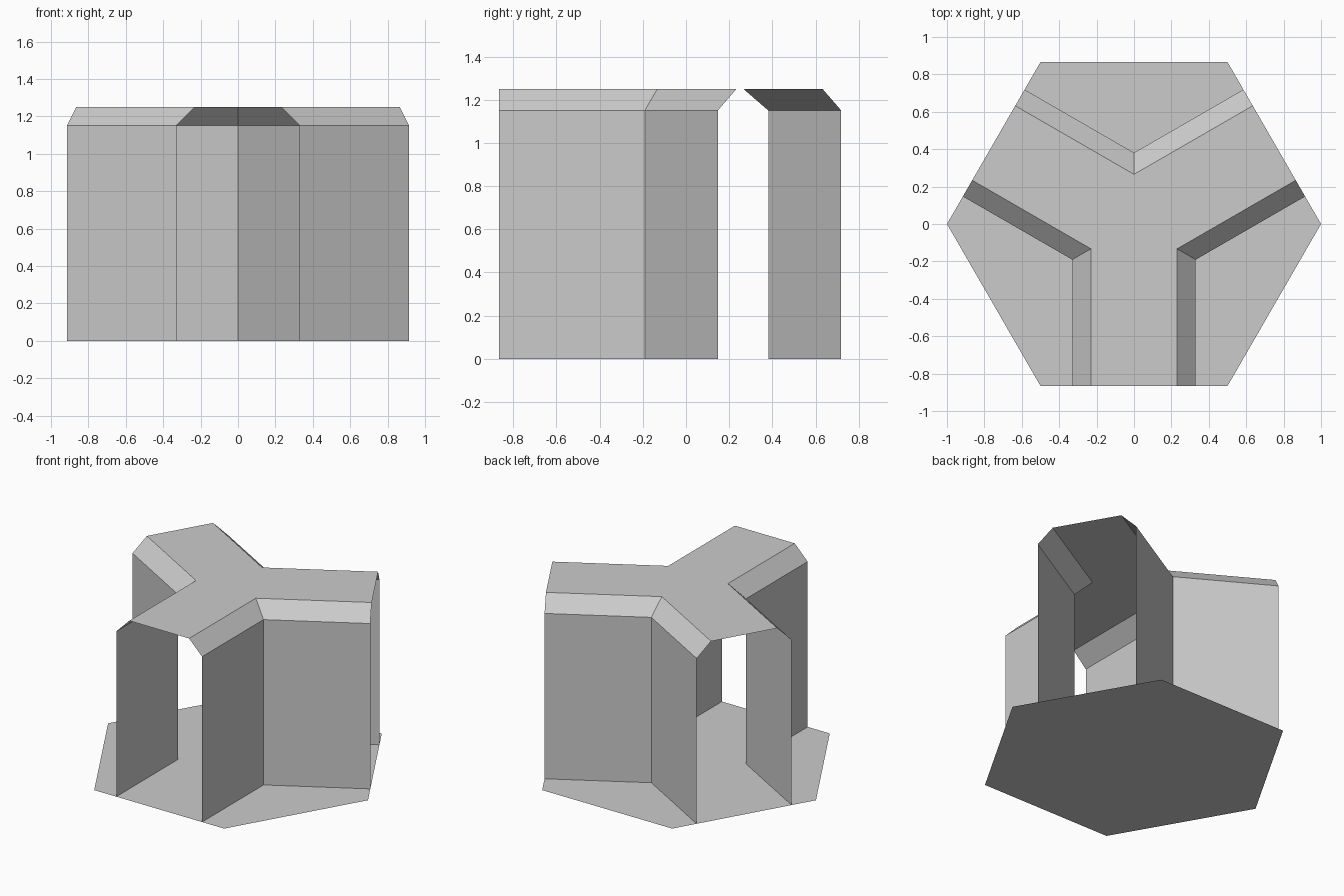
import bpy
import bmesh
from math import radians, sqrt
from mathutils import Matrix, Vector

APOTHEM = sqrt(3) / 2      # centre to corridor mouth
WALL, ROOF = 0.33, 0.23    # half widths at the walls and at the roof
EAVE, TOP = 1.15, 1.25     # wall height and roof height

cube = bpy.data.objects.get("Cube")
if cube:
    bpy.data.objects.remove(cube, do_unlink=True)

grey = bpy.data.materials.new("plain_grey")
grey.use_nodes = True
grey.diffuse_color = (0.6, 0.6, 0.6, 1)
grey.node_tree.nodes["Principled BSDF"].inputs["Base Color"].default_value = (0.6, 0.6, 0.6, 1)


def turn(point, step):
    """Turn a point about the vertical axis by thirds of a circle."""
    return Matrix.Rotation(radians(120 * step), 3, "Z") @ Vector(point)


def make_part(name, faces):
    """Make one flat-shaded object from a list of corner loops."""
    bm = bmesh.new()
    for loop in faces:
        bm.faces.new([bm.verts.new(p) for p in loop])
    bmesh.ops.remove_doubles(bm, verts=bm.verts, dist=0.0005)
    mesh = bpy.data.meshes.new(name)
    bm.to_mesh(mesh)
    bm.free()
    mesh.materials.append(grey)
    obj = bpy.data.objects.new(name, mesh)
    bpy.context.collection.objects.link(obj)


def arm_edge(half, z, side):
    """Inner corner and mouth corner on one side of the front arm."""
    return (Vector((side * half, -half / sqrt(3), z)),
            Vector((side * half, -APOTHEM, z)))


# Hexagonal floor
make_part("floor", [[turn((x, -APOTHEM, 0), k) for k in range(3) for x in (-0.5, 0.5)]])

# Walls and sloping eaves on both sides of each of the three arms
walls, eaves = [], []
for k in range(3):
    for side in (-1, 1):
        levels = [arm_edge(WALL, 0, side), arm_edge(WALL, EAVE, side), arm_edge(ROOF, TOP, side)]
        for low, high, part in ((levels[0], levels[1], walls), (levels[1], levels[2], eaves)):
            loop = [low[1], low[0], high[0], high[1]]
            part.append([turn(p, k) for p in (loop if side == 1 else loop[::-1])])
make_part("walls", walls)
make_part("sloping_eaves", eaves)

# Three-armed flat roof
roof = []
for k in range(3):
    inner, mouth_right = arm_edge(ROOF, TOP, -1)
    mouth_left = arm_edge(ROOF, TOP, 1)[1]
    roof += [turn(p, k) for p in (inner, mouth_right, mouth_left)]
make_part("roof", [roof])
